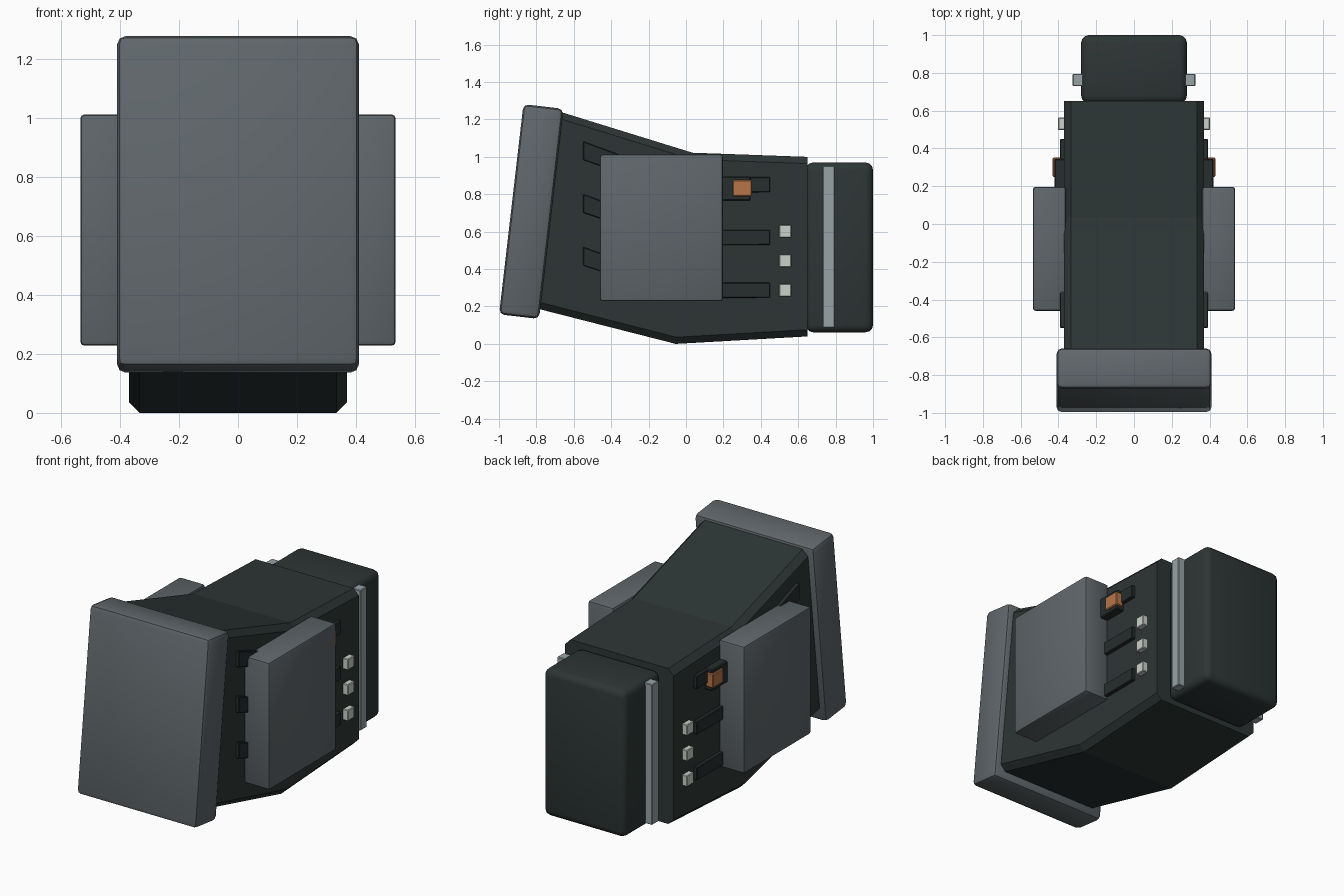
import bpy, bmesh, math
from mathutils import Matrix

if "Cube" in bpy.data.objects:
    bpy.data.objects.remove(bpy.data.objects["Cube"])


def material(name, rgb):
    m = bpy.data.materials.new(name)
    m.diffuse_color = (*rgb, 1)
    m.use_nodes = True
    m.node_tree.nodes["Principled BSDF"].inputs["Base Color"].default_value = m.diffuse_color
    return m


DARK = material("dark green grey", (0.026, 0.036, 0.035))
GREY = material("slate grey", (0.115, 0.134, 0.145))
BLACK = material("rail charcoal", (0.020, 0.026, 0.026))
STEEL = material("pale steel", (0.31, 0.37, 0.38))
WHITE = material("off white", (0.60, 0.64, 0.59))
ORANGE = material("orange", (0.47, 0.18, 0.065))


def finish(name, bm, mat, bevel=0.0, segments=1):
    bmesh.ops.recalc_face_normals(bm, faces=bm.faces)
    if bevel:
        bmesh.ops.bevel(bm, geom=bm.edges[:], offset=bevel, segments=segments,
                        profile=0.5, affect='EDGES')
    me = bpy.data.meshes.new(name)
    bm.to_mesh(me)
    bm.free()
    me.materials.append(mat)
    ob = bpy.data.objects.new(name, me)
    bpy.context.collection.objects.link(ob)
    return ob


def box(name, x, y, z, mat, bevel=0.0, segments=1, tilt=0.0):
    """Box from (min, max) ranges, tilted about its own x axis."""
    bm = bmesh.new()
    size = [r[1] - r[0] for r in (x, y, z)]
    mid = [(r[0] + r[1]) / 2 for r in (x, y, z)]
    bmesh.ops.create_cube(bm, size=1, matrix=Matrix.Diagonal((*size, 1)))
    ob = finish(name, bm, mat, bevel, segments)
    ob.data.transform(Matrix.Translation(mid) @ Matrix.Rotation(tilt, 4, 'X'))
    return ob


def side_range(side, inner, outer):
    return tuple(sorted((side * inner, side * outer)))


def loft(name, rings, mat, bevel=0.0):
    """Skin a list of equal-length point rings and cap both ends."""
    bm = bmesh.new()
    loops = [[bm.verts.new(p) for p in ring] for ring in rings]
    n = len(loops[0])
    for a, b in zip(loops, loops[1:]):
        for i in range(n):
            j = (i + 1) % n
            bm.faces.new((a[i], a[j], b[j], b[i]))
    bm.faces.new(loops[0])
    bm.faces.new(loops[-1])
    return finish(name, bm, mat, bevel)


# Main body: chamfered rectangular section swept through a bend
def body_ring(y_low, z_low, y_high, z_high, half=0.37, c=0.036):
    height = z_high - z_low
    outline = [(half - c, 0), (half, c), (half, height - c), (half - c, height)]
    outline += [(-x, h) for x, h in reversed(outline)]
    return [(x, y_low + (y_high - y_low) * h / height, z_low + h)
            for x, h in outline]


loft("main_body", [body_ring(-0.80, 0.19, -0.67, 1.24),
                   body_ring(-0.055, 0.0, 0.035, 1.022),
                   body_ring(0.65, 0.04, 0.65, 1.0)], DARK)

# Tilted front slab and rear block
box("front_slab", (-0.41, 0.41), (-0.935, -0.72), (0.142, 1.273), GREY,
    0.028, 2, math.radians(-6.6))
box("rear_block", (-0.28, 0.28), (0.64, 1.0), (0.062, 0.97), DARK, 0.04, 3)

for side, label in ((1, "right"), (-1, "left")):
    # Thick side panel
    box("side_panel_" + label, side_range(side, 0.36, 0.535), (-0.46, 0.197),
        (0.228, 1.013), GREY, 0.014, 2)

    # Upright strip on the rear block
    box("rear_strip_" + label, side_range(side, 0.26, 0.325), (0.73, 0.795),
        (0.085, 0.952), STEEL, 0.004)

    # Bent rails and square buttons at three heights
    for k, z in enumerate((0.287, 0.569, 0.851)):
        rings = []
        for y, mid, h in ((-0.55, z + 0.182, 0.05), (-0.03, z, 0.042),
                          (0.45, z, 0.04)):
            rings.append([(side * x, y, mid + dz) for x, dz in
                          ((0.35, -h), (0.392, -h), (0.392, h), (0.35, h))])
        loft(f"rail_{label}_{k}", rings, BLACK, 0.004)
        zb = 0.287 + 0.1575 * k
        box(f"button_{label}_{k}", side_range(side, 0.36, 0.402), (0.498, 0.563),
            (zb - 0.034, zb + 0.034), WHITE, 0.004)

    # Switch housing with an orange cap
    box("switch_housing_" + label, side_range(side, 0.36, 0.421), (0.19, 0.345),
        (0.765, 0.896), BLACK, 0.006)
    box("switch_cap_" + label, side_range(side, 0.38, 0.431), (0.25, 0.352),
        (0.788, 0.876), ORANGE, 0.005)

# Smooth the rounded edges, keeping hard corners
bpy.ops.object.select_all(action='DESELECT')
for ob in bpy.context.collection.objects:
    if ob.name.startswith(("front_slab", "rear_block", "side_panel")):
        ob.select_set(True)
        bpy.context.view_layer.objects.active = ob
bpy.ops.object.shade_smooth_by_angle(angle=math.radians(32))
